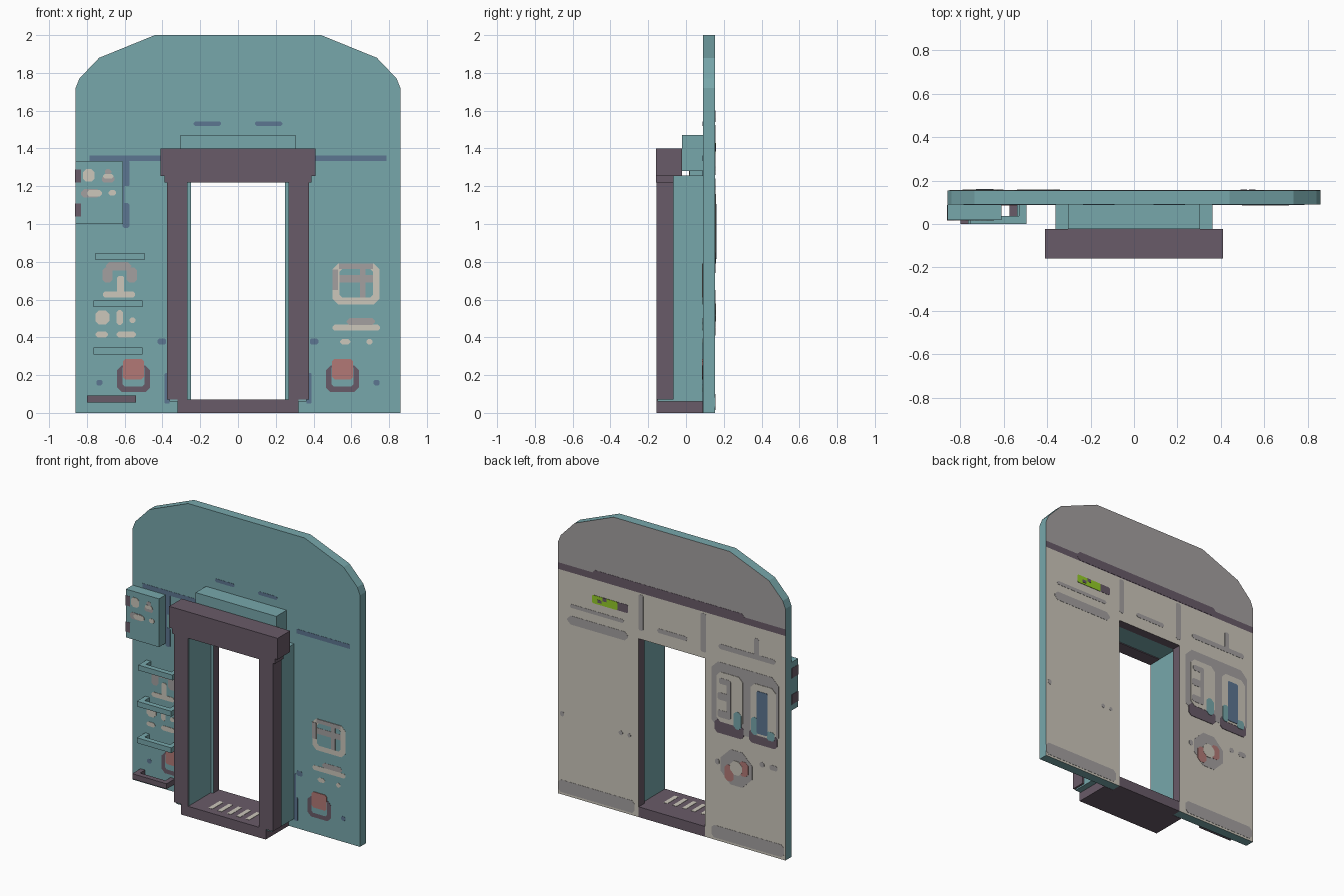
import bpy, bmesh


def srgb(r, g, b):
    f = lambda c: c / 12.92 if c < 0.04045 else ((c + 0.055) / 1.055) ** 2.4
    return (f(r / 255), f(g / 255), f(b / 255), 1)


MATS = {}
for n, c in dict(teal=(119, 167, 171), plum=(105, 91, 104), cream=(204, 199, 187),
                 grey=(164, 160, 160), navy=(92, 118, 145), red=(178, 121, 118),
                 green=(148, 204, 40)).items():
    MATS[n] = bpy.data.materials.new(n)
    MATS[n].diffuse_color = srgb(*c)

WALL_F, WALL_B = 0.09, 0.154


def finish(bm, name, *mats):
    bmesh.ops.recalc_face_normals(bm, faces=bm.faces)
    me = bpy.data.meshes.new(name)
    bm.to_mesh(me)
    bm.free()
    for m in mats:
        me.materials.append(MATS[m])
    ob = bpy.data.objects.new(name, me)
    bpy.context.collection.objects.link(ob)
    return ob


def prism(bm, pts, y0, y1):
    """Extrude an (x, z) outline from y0 to y1."""
    f = bm.faces.new([bm.verts.new((x, y0, z)) for x, z in pts])
    r = bmesh.ops.extrude_face_region(bm, geom=[f])
    for v in r["geom"]:
        if isinstance(v, bmesh.types.BMVert):
            v.co.y = y1


def rect(x0, x1, z0, z1, c=0.0):
    if not c:
        return [(x0, z0), (x1, z0), (x1, z1), (x0, z1)]
    return [(x0 + c, z0), (x1 - c, z0), (x1, z0 + c), (x1, z1 - c),
            (x1 - c, z1), (x0 + c, z1), (x0, z1 - c), (x0, z0 + c)]


def boxes(name, mat, items):
    """Boxes given as (x0, x1, y0, y1, z0, z1)."""
    bm = bmesh.new()
    for x0, x1, y0, y1, z0, z1 in items:
        prism(bm, rect(x0, x1, z0, z1), y0, y1)
    return finish(bm, name, mat)


def paint(name, mat, shapes, base=WALL_F, out=-1, level=1, mirror=False):
    """Thin painted plates, shapes as (x0, x1, z0, z1, corner)."""
    bm = bmesh.new()
    for x0, x1, z0, z1, c in shapes:
        prism(bm, rect(x0, x1, z0, z1, c), base - out * 0.002, base + out * 0.0015 * level)
        if mirror:
            prism(bm, rect(-x1, -x0, z0, z1, c), base - out * 0.002, base + out * 0.0015 * level)
    return finish(bm, name, mat)


def back(name, mat, shapes, level=1):
    return paint(name, mat, shapes, WALL_B, 1, level)


# Wall with arched top and doorway notch; back coloured by height
half = [(0.25, 1.22), (0.25, 0), (0.86, 0), (0.86, 1.72), (0.84, 1.77), (0.735, 1.88), (0.44, 2.0)]
bm = bmesh.new()
prism(bm, half + [(-x, z) for x, z in reversed(half)], WALL_F, WALL_B)
for z in (1.535, 1.58):
    bmesh.ops.bisect_plane(bm, geom=bm.verts[:] + bm.edges[:] + bm.faces[:],
                           plane_co=(0, 0, z), plane_no=(0, 0, 1))
bmesh.ops.recalc_face_normals(bm, faces=bm.faces)
for f in bm.faces:
    c = f.calc_center_bounds()
    if f.normal.y > 0.5:
        f.material_index = 3 if c.z > 1.58 else 1 if c.z > 1.535 else 2
    elif abs(c.x) < 0.26 and abs(f.normal.y) < 0.5 and c.z < 1.3:
        f.material_index = 1
finish(bm, "wall", "teal", "plum", "cream", "grey")

# Door frame: teal liner, plum front jambs, stepped lintel, sill
boxes("frame_liner", "teal", [(s * 0.267, s * 0.362, -0.15, WALL_F, 0.06, 1.256) for s in (-1, 1)]
      + [(-0.267, 0.267, -0.06, WALL_F, 1.222, 1.256)])
boxes("front_jambs", "plum", [(s * 0.27, s * 0.375, -0.157, -0.065, 0.07, 1.225) for s in (-1, 1)])
boxes("lintel", "plum", [(-0.41, 0.41, -0.158, -0.022, 1.255, 1.40),
                         (-0.39, 0.39, -0.158, -0.065, 1.22, 1.256)])
boxes("header_box", "teal", [(-0.305, 0.305, -0.022, WALL_F, 1.28, 1.47)])
boxes("sill", "plum", [(-0.32, 0.32, -0.157, 0.088, 0, 0.07),
                       (-0.25, 0.25, 0.088, WALL_B, 0, 0.07)])
boxes("sill_treads", "cream", [(-0.15 + i * 0.07, -0.12 + i * 0.07, -0.105, 0.015, 0.068, 0.072)
                               for i in range(5)])

# Ladder rungs, the lowest one dark
for i, (x, z, m) in enumerate([(-0.755, 0.81, "teal"), (-0.765, 0.56, "teal"),
                               (-0.765, 0.31, "teal"), (-0.80, 0.055, "plum")]):
    boxes(f"rung_{i + 1}", m, [(x, x + 0.26, 0.0, 0.036, z, z + 0.036),
                               (x, x + 0.034, 0.036, WALL_F, z, z + 0.036),
                               (x + 0.226, x + 0.26, 0.036, WALL_F, z, z + 0.036)])

# Control box with dark clips and painted marks
boxes("control_box", "teal", [(-0.86, -0.61, 0.018, WALL_F, 1.0, 1.33)])
boxes("control_box_clips", "plum", [(-0.862, -0.83, 0.016, 0.088, z, z + 0.068) for z in (1.04, 1.22)])
paint("box_marks_light", "cream", [(-0.82, -0.76, 1.225, 1.29, 0.015), (-0.715, -0.66, 1.24, 1.265, 0.01),
                                   (-0.80, -0.72, 1.145, 1.18, 0.012), (-0.685, -0.645, 1.15, 1.18, 0.01)], 0.018, level=2)
paint("box_marks_grey", "grey", [(-0.72, -0.655, 1.22, 1.255, 0.01), (-0.705, -0.67, 1.26, 1.29, 0.01),
                                 (-0.83, -0.73, 1.14, 1.185, 0.015)], 0.018)

# Front navy markings
paint("navy_lines", "navy", [(0.38, 0.785, 1.333, 1.363, 0), (0.09, 0.235, 1.52, 1.543, 0.008),
                             (0.38, 0.425, 0.362, 0.395, 0.008), (0.362, 0.375, 0.05, 0.37, 0),
                             (0.37, 0.39, 0.05, 0.21, 0.005), (0.718, 0.75, 0.145, 0.175, 0.008)], mirror=True)
paint("navy_conduit", "navy", [(-0.612, -0.575, 1.2, 1.335, 0.005), (-0.612, -0.575, 0.98, 1.11, 0.008),
                               (-0.612, -0.6, 1.1, 1.21, 0)])

# Lower lamps
paint("lamp_surround", "plum", [(0.465, 0.64, 0.11, 0.25, 0.025)], mirror=True)
paint("lamp_inset", "teal", [(0.495, 0.612, 0.14, 0.25, 0.012)], level=2, mirror=True)
paint("lamp_red", "red", [(0.498, 0.61, 0.178, 0.285, 0.012)], level=3, mirror=True)

# Left painted symbols
paint("left_symbols_grey", "grey", [(-0.70, -0.565, 0.755, 0.80, 0.02), (-0.718, -0.665, 0.69, 0.77, 0.015),
                                    (-0.59, -0.535, 0.69, 0.77, 0.015)])
paint("left_symbols_light", "cream", [(-0.64, -0.603, 0.62, 0.725, 0.008), (-0.715, -0.545, 0.61, 0.642, 0.01),
                                      (-0.755, -0.68, 0.467, 0.543, 0.02), (-0.643, -0.61, 0.465, 0.545, 0.012),
                                      (-0.575, -0.542, 0.475, 0.505, 0.01), (-0.755, -0.688, 0.4, 0.43, 0.012),
                                      (-0.643, -0.54, 0.4, 0.432, 0.012)], level=2)

# Right painted hatch symbol
paint("hatch_ring", "cream", [(0.5, 0.75, 0.575, 0.79, 0.03)])
paint("hatch_inside", "teal", [(0.537, 0.715, 0.61, 0.763, 0.015)], level=2)
paint("hatch_bars", "grey", [(0.537, 0.715, 0.69, 0.73, 0), (0.645, 0.675, 0.61, 0.763, 0),
                             (0.535, 0.715, 0.763, 0.79, 0), (0.5, 0.53, 0.65, 0.76, 0)], level=3)
paint("right_marks_grey", "grey", [(0.575, 0.725, 0.465, 0.502, 0.015)])
paint("right_marks_light", "cream", [(0.5, 0.752, 0.435, 0.467, 0.012), (0.54, 0.595, 0.362, 0.392, 0.012),
                                     (0.68, 0.712, 0.362, 0.392, 0.01)])

# Back: seams, dashes, skirting
back("back_band", "plum", [(-0.55, 0.6, 1.54, 1.60, 0.02)])
back("back_grey_lines", "grey", [(0.36, 0.77, 1.295, 1.32, 0.01), (0.33, 0.79, 1.18, 1.24, 0.025),
                                 (0.215, 0.25, 1.28, 1.525, 0.008), (-0.26, -0.22, 1.26, 1.525, 0.008),
                                 (-0.12, 0.11, 1.30, 1.33, 0.012), (-0.785, -0.355, 1.315, 1.35, 0.012),
                                 (-0.66, -0.625, 1.34, 1.46, 0.008), (0.28, 0.86, 0.015, 0.10, 0.02),
                                 (-0.85, -0.30, 0.015, 0.10, 0.02), (0.815, 0.845, 0.535, 0.57, 0.01),
                                 (0.37, 0.4, 0.525, 0.555, 0.01), (0.31, 0.335, 0.525, 0.555, 0.01),
                                 (-0.70, -0.665, 0.59, 0.625, 0.01), (-0.80, -0.74, 0.59, 0.625, 0.01),
                                 (-0.36, -0.33, 0.52, 0.56, 0.01)])

# Back: lit sign
back("sign_dark", "plum", [(0.33, 0.6, 1.372, 1.428, 0.008)])
back("sign_green", "green", [(0.41, 0.6, 1.372, 1.428, 0.006)], 2)
back("sign_dots", "plum", [(0.53, 0.56, 1.385, 1.405, 0), (0.49, 0.52, 1.405, 1.428, 0)], 3)

# Back: instrument cabinet with two bays
back("cabinet_surround", "grey", [(-0.81, -0.30, 0.77, 1.225, 0.05)])
back("cabinet_bases", "plum", [(-0.545, -0.325, 0.74, 0.83, 0.02), (-0.80, -0.585, 0.74, 0.83, 0.02)], 2)
back("cabinet_light", "cream", [(-0.54, -0.34, 0.82, 1.16, 0.03), (-0.79, -0.60, 0.80, 1.15, 0.03)], 3)
back("cabinet_grey", "grey", [(-0.45, -0.35, 0.85, 0.90, 0.01), (-0.45, -0.35, 0.97, 1.02, 0.01),
                              (-0.45, -0.36, 1.08, 1.12, 0.01), (-0.45, -0.42, 0.87, 1.1, 0)], 4)
back("cabinet_teal", "teal", [(-0.53, -0.47, 0.80, 0.92, 0.02), (-0.655, -0.605, 0.80, 0.92, 0.015),
                              (-0.78, -0.725, 0.79, 0.85, 0.01)], 4)
back("cabinet_screen", "navy", [(-0.728, -0.648, 0.815, 1.105, 0.006)], 5)

# Back: round valve
back("valve_ring", "grey", [(-0.61, -0.37, 0.41, 0.65, 0.075)])
back("valve_red", "red", [(-0.47, -0.40, 0.43, 0.54, 0.02), (-0.58, -0.51, 0.49, 0.59, 0.02)], 2)
back("valve_centre", "cream", [(-0.535, -0.445, 0.485, 0.58, 0.028)], 3)
